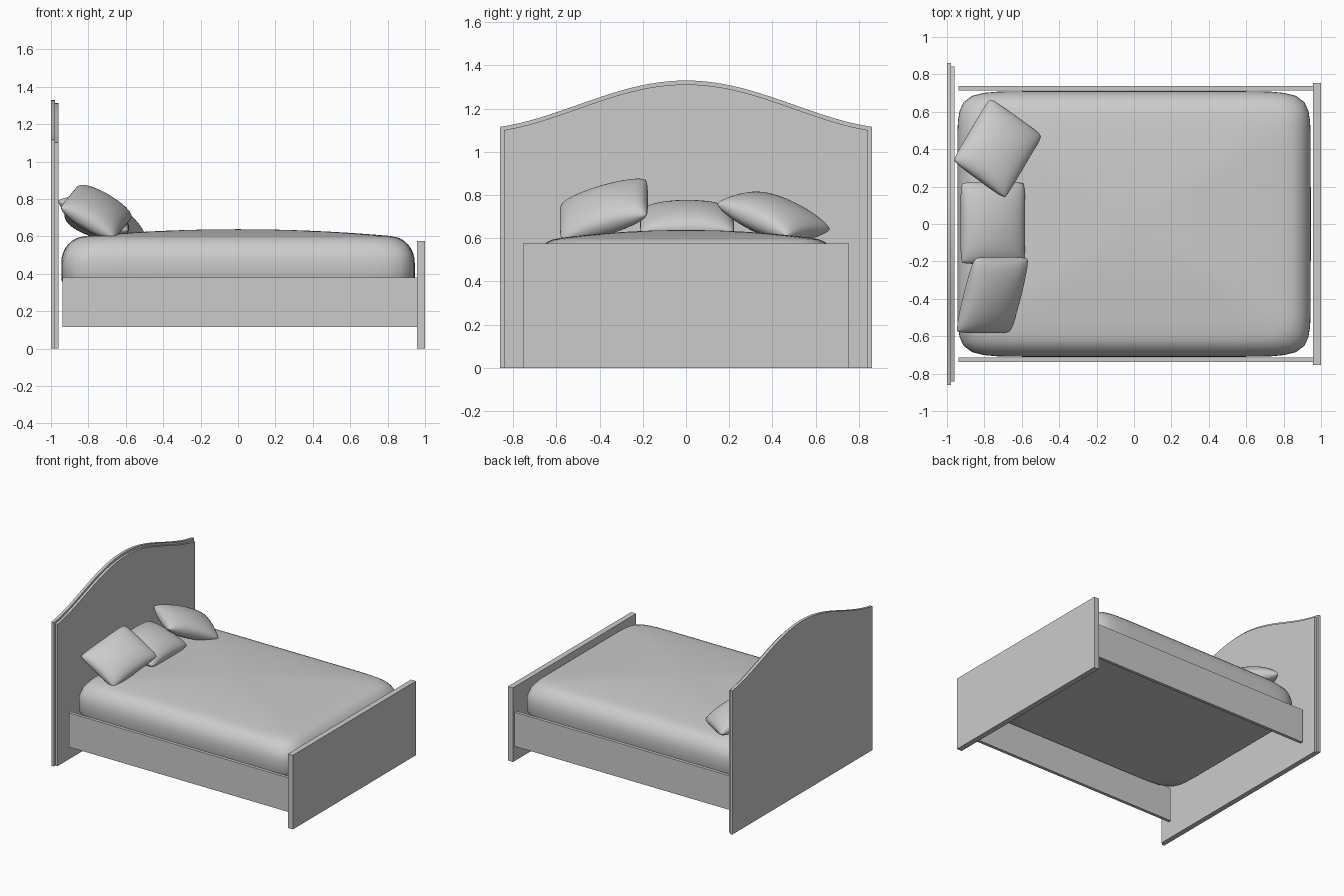
import bpy, bmesh, math
from mathutils import Vector

if "Cube" in bpy.data.objects:
    bpy.data.objects.remove(bpy.data.objects["Cube"])


def finish(name, bm, smooth=True, angle=40):
    bmesh.ops.recalc_face_normals(bm, faces=bm.faces[:])
    me = bpy.data.meshes.new(name)
    bm.to_mesh(me)
    bm.free()
    ob = bpy.data.objects.new(name, me)
    bpy.context.collection.objects.link(ob)
    if smooth:
        bpy.ops.object.select_all(action='DESELECT')
        ob.select_set(True)
        bpy.context.view_layer.objects.active = ob
        bpy.ops.object.shade_smooth_by_angle(angle=math.radians(angle))
    return ob


def box(name, lo, hi):
    bm = bmesh.new()
    bmesh.ops.create_cube(bm, size=1)
    for v in bm.verts:
        v.co = Vector((l + (h - l) * (c + 0.5) for l, h, c in zip(lo, hi, v.co)))
    finish(name, bm, False)


def arched_panel(name, x0, x1, half, drop):
    """Board whose top edge follows a soft bell curve."""
    n = 40
    bm = bmesh.new()
    pts = [(-half, 0)]
    for i in range(n + 1):
        y = -half + 2 * half * i / n
        pts.append((y, 1.105 - drop + 0.225 * (1 + math.cos(math.pi * y)) / 2))
    pts.append((half, 0))
    face = bm.faces.new([bm.verts.new((x0, y, z)) for y, z in pts])
    new = bmesh.ops.extrude_face_region(bm, geom=[face])['geom']
    bmesh.ops.translate(bm, vec=(x1 - x0, 0, 0),
                        verts=[g for g in new if isinstance(g, bmesh.types.BMVert)])
    finish(name, bm)


def mattress(a, b, bottom, power=12, n=128):
    """Stacked rounded-rectangle rings with a gently crowned top."""
    rings = [(a - 0.01, b - 0.01, bottom), (a, b, bottom + 0.02)]
    for i in range(9):
        t = math.pi / 2 * i / 8 * 0.94
        inset = 0.13 * (1 - math.cos(t))
        rings.append((a - inset, b - inset, 0.46 + 0.14 * math.sin(t)))
    a1, b1 = a - 0.13, b - 0.13
    for i in range(10):
        s = 1 - i / 10
        rings.append((a1 * s, b1 * s, 0.638 - 0.036 * s * s))
    bm = bmesh.new()
    loops = []
    for ra, rb, z in rings:
        loop = []
        for k in range(n):
            t = 2 * math.pi * (k + 0.5) / n
            # even spacing around a square, then projected to the superellipse
            c, s = math.cos(t), math.sin(t)
            r = (abs(c) ** power + abs(s) ** power) ** (-1 / power)
            loop.append(bm.verts.new((ra * c * r, rb * s * r, z)))
        loops.append(loop)
    for l0, l1 in zip(loops, loops[1:]):
        for k in range(n):
            j = (k + 1) % n
            bm.faces.new((l0[k], l0[j], l1[j], l1[k]))
    bm.faces.new(loops[0])
    tip = bm.verts.new((0, 0, 0.638))
    for k in range(n):
        bm.faces.new((loops[-1][k], loops[-1][(k + 1) % n], tip))
    finish("mattress", bm, angle=60)


def pillow(name, centre, u, v, thick=0.085, n=24):
    """Two puffed square sheets joined at the seam; u and v are half-axes."""
    c, u, v = Vector(centre), Vector(u), Vector(v)
    w = u.cross(v).normalized()
    bm = bmesh.new()
    steps = [math.sin(math.pi * (i / n - 0.5)) for i in range(n + 1)]
    for side in (1, -1):
        grid = []
        for s in steps:
            row = []
            for t in steps:
                h = max(0, (1 - s ** 2) * (1 - t ** 2)) ** 0.42
                ps = s * (1 - 0.035 * t ** 8)      # soften the corners
                pt = t * (1 - 0.035 * s ** 8)
                row.append(bm.verts.new(c + u * ps + v * pt + w * side * thick * h))
            grid.append(row)
        for i in range(n):
            for j in range(n):
                bm.faces.new((grid[i][j], grid[i + 1][j],
                              grid[i + 1][j + 1], grid[i][j + 1]))
    bmesh.ops.remove_doubles(bm, verts=bm.verts[:], dist=1e-5)
    finish(name, bm, angle=80)


# Headboard in two layers
arched_panel("headboard_back", -1.0, -0.978, 0.86, 0)
arched_panel("headboard_front", -0.978, -0.96, 0.842, 0.018)

# Footboard and side rails
box("footboard", (0.957, -0.755, 0), (1.0, 0.755, 0.575))
for label, s in (("front", -1), ("rear", 1)):
    ys = sorted((s * 0.713, s * 0.737))
    box("side_rail_" + label, (-0.937, ys[0], 0.115), (0.957, ys[1], 0.38))

# Mattress
mattress(0.945, 0.71, 0.35)

# Pillows
pillow("pillow_middle", (-0.755, 0.005, 0.68), (0.17, 0, -0.05), (0, 0.218, 0))
pillow("pillow_front", (-0.757, -0.38, 0.73), (0.145, 0, -0.085), (0.05, 0.2, 0.06))
pillow("pillow_rear", (-0.73, 0.405, 0.70), (0.141, -0.102, -0.016), (-0.099, -0.168, 0.077))
